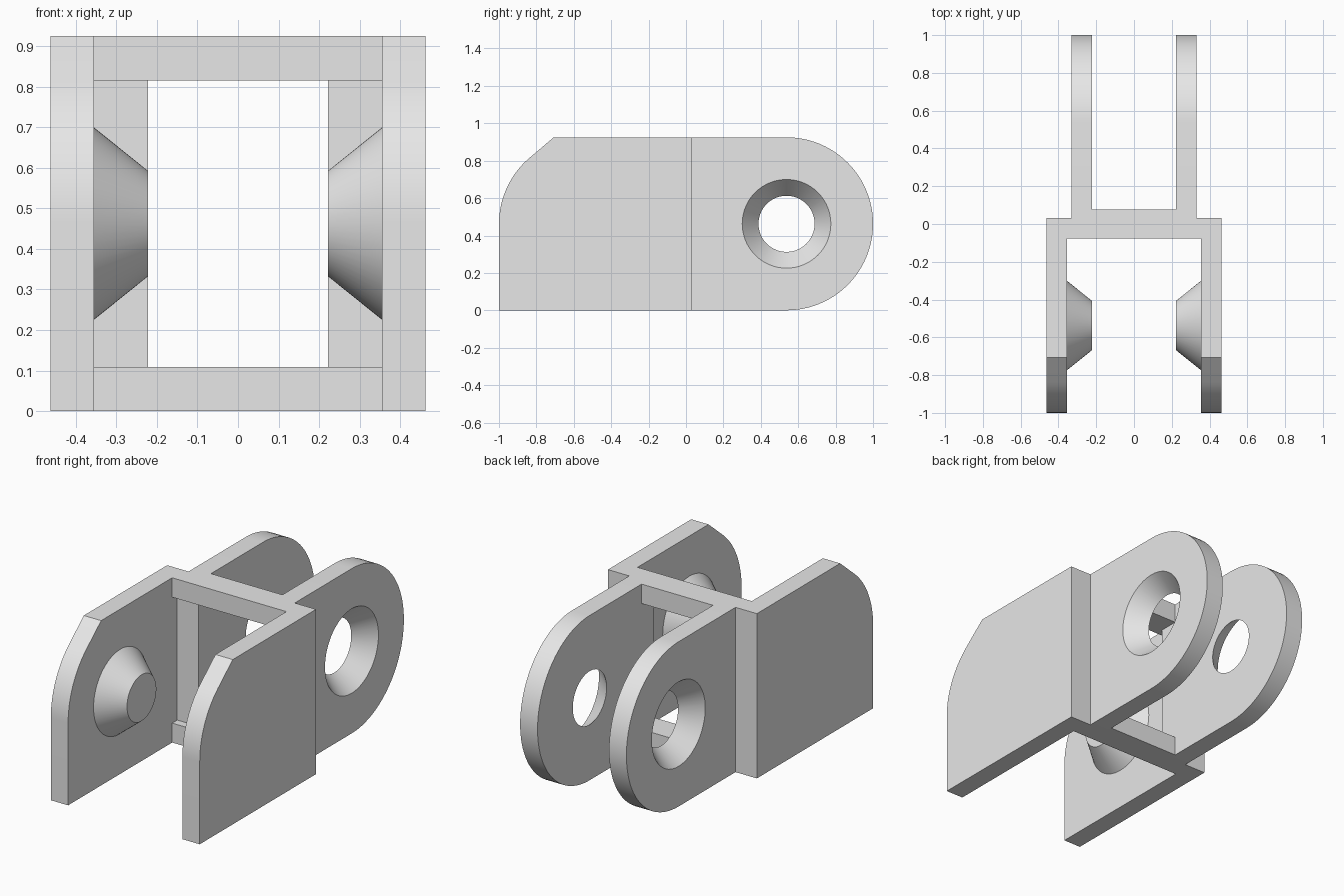
import bpy, bmesh
from math import sin, cos, radians, pi
from mathutils import Matrix

cube = bpy.data.objects.get("Cube")
if cube:
    bpy.data.objects.remove(cube, do_unlink=True)

# Main dimensions
HEIGHT = 0.925
R = HEIGHT / 2
PIVOT = 1 - R                     # distance of both pivots from the centre
OUT, OUT_IN = 0.4625, 0.355       # outer plates
INN, INN_IN = 0.33, 0.222         # inner plates
WEB, BAR = 0.032, 0.077           # half depths of the cheeks and cross bars
BAR_H = 0.109

grey = bpy.data.materials.new("plain grey")
grey.use_nodes = True
grey.diffuse_color = (0.8, 0.8, 0.8, 1)
grey.node_tree.nodes["Principled BSDF"].inputs["Base Color"].default_value = (0.8, 0.8, 0.8, 1)


def finish(name, bm):
    bmesh.ops.recalc_face_normals(bm, faces=bm.faces)
    mesh = bpy.data.meshes.new(name)
    bm.to_mesh(mesh)
    bm.free()
    mesh.materials.append(grey)
    obj = bpy.data.objects.new(name, mesh)
    bpy.context.collection.objects.link(obj)
    return obj


def prism(name, points, offset):
    """Closed outline pushed along an offset vector."""
    bm = bmesh.new()
    face = bm.faces.new([bm.verts.new(p) for p in points])
    new = bmesh.ops.extrude_face_region(bm, geom=[face])["geom"]
    verts = [v for v in new if isinstance(v, bmesh.types.BMVert)]
    bmesh.ops.translate(bm, verts=verts, vec=offset)
    return finish(name, bm)


def cone_x(name, x0, x1, r0, r1, y):
    """Truncated cone lying along x."""
    bm = bmesh.new()
    place = Matrix.Translation(((x0 + x1) / 2, y, R)) @ Matrix.Rotation(pi / 2, 4, 'Y')
    bmesh.ops.create_cone(bm, cap_ends=True, segments=64, radius1=r0, radius2=r1,
                          depth=x1 - x0, matrix=place)
    return finish(name, bm)


def select(obj):
    bpy.ops.object.select_all(action='DESELECT')
    obj.select_set(True)
    bpy.context.view_layer.objects.active = obj


def smooth(obj):
    select(obj)
    bpy.ops.object.shade_smooth_by_angle(angle=radians(30))


def mirror(obj):
    mod = obj.modifiers.new("both sides", 'MIRROR')
    mod.use_mirror_merge = False


def arc(y, start, end, steps):
    angles = [radians(start + (end - start) * i / steps) for i in range(steps + 1)]
    return [(y + R * cos(a), R + R * sin(a)) for a in angles]


# Front outer plates: rounded front that runs into a straight chamfer
outline = [(-WEB, 0), (-1, 0)] + arc(-PIVOT, 180, 130.3, 16) + [(-0.707, HEIGHT), (-WEB, HEIGHT)]
front_plates = prism("front_plates", [(OUT_IN, y, z) for y, z in outline], (OUT - OUT_IN, 0, 0))
smooth(front_plates)
mirror(front_plates)

# Rear inner plates: full round end with a conical hole
outline = [(WEB, HEIGHT), (WEB, 0)] + arc(PIVOT, -90, 90, 48)
rear_plates = prism("rear_plates", [(INN_IN, y, z) for y, z in outline], (INN - INN_IN, 0, 0))
slope = (0.237 - 0.15) / (INN - INN_IN)
extra = 0.02
cutter = cone_x("hole_cutter", INN_IN - extra, INN + extra,
                0.15 - slope * extra, 0.237 + slope * extra, PIVOT)
cutter.hide_render = True
cut = rear_plates.modifiers.new("hole", 'BOOLEAN')
cut.operation = 'DIFFERENCE'
cut.solver = 'EXACT'
cut.object = cutter
select(rear_plates)
bpy.ops.object.modifier_apply(modifier=cut.name)
bpy.data.objects.remove(cutter, do_unlink=True)
smooth(rear_plates)
mirror(rear_plates)

# Conical pivot bosses on the inside of the front plates
bosses = cone_x("pivot_bosses", INN_IN, OUT_IN, 0.13, 0.237, -PIVOT)
smooth(bosses)
mirror(bosses)

# Upright cheeks joining outer and inner plates
cheeks = prism("cheeks", [(INN_IN, -WEB, 0), (OUT, -WEB, 0), (OUT, WEB, 0), (INN_IN, WEB, 0)],
               (0, 0, HEIGHT))
mirror(cheeks)

# Cross bars at the bottom and top, wider at the front
half = [(OUT_IN, -BAR), (OUT_IN, -WEB), (INN_IN, -WEB), (INN_IN, BAR)]
outline = half + [(-x, y) for x, y in reversed(half)]
for name, z in (("bottom_bar", 0), ("top_bar", HEIGHT - BAR_H)):
    prism(name, [(x, y, z) for x, y in outline], (0, 0, BAR_H))
